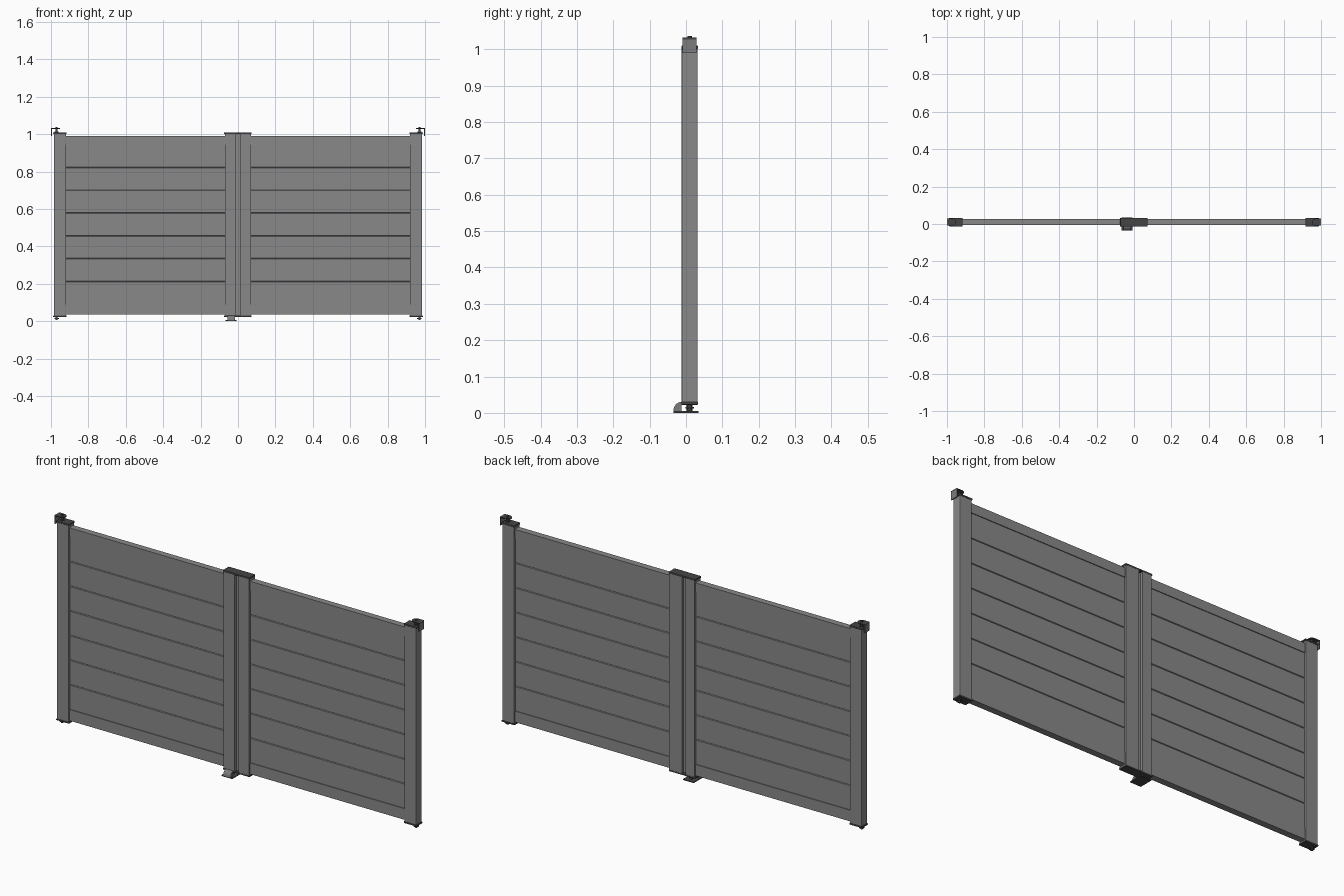
import bpy, bmesh, math
from mathutils import Vector

if "Cube" in bpy.data.objects:
    bpy.data.objects.remove(bpy.data.objects["Cube"])


def material(name, value):
    mat = bpy.data.materials.new(name)
    mat.use_nodes = True
    colour = (value, value, value, 1)
    mat.diffuse_color = colour
    mat.node_tree.nodes["Principled BSDF"].inputs["Base Color"].default_value = colour
    return mat


GREY = material("slate grey", 0.25)
DARK = material("charcoal", 0.06)
STEEL = material("steel grey", 0.2)
MID = 0.01          # depth centre of the gate
AXES = {"x": (1, 2, 0), "z": (0, 1, 2)}


def finish(name, bm, mat, bevel=0.0):
    bmesh.ops.recalc_face_normals(bm, faces=bm.faces)
    mesh = bpy.data.meshes.new(name)
    bm.to_mesh(mesh)
    bm.free()
    mesh.materials.append(mat)
    obj = bpy.data.objects.new(name, mesh)
    bpy.context.collection.objects.link(obj)
    if bevel:
        mod = obj.modifiers.new("soft edges", "BEVEL")
        mod.width = bevel
        mod.segments = 2
    return obj


def prism(name, outline, axis, start, end, mat, bevel=0.0):
    """Extrude a flat outline along the x or z axis."""
    bm = bmesh.new()
    verts = []
    for a, b in outline:
        co = Vector()
        i, j, k = AXES[axis]
        co[i], co[j], co[k] = a, b, start
        verts.append(bm.verts.new(co))
    face = bm.faces.new(verts)
    top = bmesh.ops.extrude_face_region(bm, geom=[face])["geom"]
    shift = Vector()
    shift[AXES[axis][2]] = end - start
    bmesh.ops.translate(bm, vec=shift, verts=[g for g in top if isinstance(g, bmesh.types.BMVert)])
    return finish(name, bm, mat, bevel)


def box(name, x, y, z, mat, bevel=0.0):
    outline = [(x[0], y[0]), (x[1], y[0]), (x[1], y[1]), (x[0], y[1])]
    return prism(name, outline, "z", z[0], z[1], mat, bevel)


def disc(name, x, y, radius, z, mat):
    outline = [(x + radius * math.cos(t * math.tau / 16), y + radius * math.sin(t * math.tau / 16))
               for t in range(16)]
    obj = prism(name, outline, "z", z[0], z[1], mat)
    obj.data.shade_smooth()
    obj.data.set_sharp_from_angle(angle=math.radians(40))
    return obj


def span(side, a, b):
    return sorted((side * a, side * b))


# Leaf cross-section: proud rails at both ends, boards with grooves between
RAIL, BOARD, GROOVE = 0.016, 0.012, 0.008
LOW, HIGH, COUNT = 0.09, 0.944, 7
half = [(RAIL, 0.035), (RAIL, LOW), (BOARD, LOW)]
for n in range(1, COUNT):
    z = LOW + (HIGH - LOW) * n / COUNT
    half += [(BOARD, z - 0.0025), (GROOVE, z), (BOARD, z + 0.0025)]
half += [(BOARD, HIGH), (RAIL, HIGH), (RAIL, 0.99)]
section = [(MID + d, z) for d, z in half] + [(MID - d, z) for d, z in reversed(half)]

FRONT, BACK = -0.012, 0.032
for side, label in ((1, "left"), (-1, "right")):
    prism(label + "_slatted_leaf", section, "x", *span(side, 0.065, 0.925), GREY)

    # Outer post with end caps
    box(label + "_post", span(side, 0.92, 0.985), (FRONT, BACK), (0.028, 1.003), GREY, 0.003)
    for end, z in (("top", (1.001, 1.01)), ("bottom", (0.022, 0.03))):
        box(f"{label}_post_{end}_cap", span(side, 0.917, 0.988),
            (FRONT - 0.001, BACK + 0.001), z, DARK, 0.002)

    # Upper hinge: wall bracket with a rounded tongue over the pin
    px = side * 0.97
    tongue = [(side * 1.0, MID - 0.019), (side * 1.0, MID + 0.019)]
    tongue += [(px - side * 0.019 * math.sin(t * math.pi / 8),
                MID + 0.019 * math.cos(t * math.pi / 8)) for t in range(9)]
    prism(label + "_hinge_tongue", tongue, "z", 1.027, 1.032, DARK)
    box(label + "_hinge_wall_plate", span(side, 0.995, 1.0), (MID - 0.019, MID + 0.019),
        (0.99, 1.032), STEEL)
    disc(label + "_hinge_pin", px, MID, 0.006, (1.0, 1.037), DARK)
    disc(label + "_hinge_collar", px, MID, 0.011, (1.01, 1.014), DARK)

    # Lower pivot
    disc(label + "_pivot_pin", px, MID, 0.006, (0.006, 0.025), DARK)
    disc(label + "_pivot_washer", px, MID, 0.012, (0.012, 0.016), DARK)

# Meeting stiles with an overlapping joint, one channel on each face
DEPTH = 0.014
stile = [(-0.07, FRONT), (-0.01, FRONT), (-0.01, FRONT + DEPTH), (0.012, FRONT + DEPTH),
         (0.012, FRONT), (0.07, FRONT), (0.07, BACK), (0.0, BACK), (0.0, BACK - DEPTH),
         (-0.02, BACK - DEPTH), (-0.02, BACK), (-0.07, BACK)]
prism("meeting_stiles", stile, "z", 0.028, 1.003, GREY)
for end, z in (("top", (1.001, 1.01)), ("bottom", (0.022, 0.03))):
    box(f"stile_{end}_cap", (-0.074, 0.072), (FRONT - 0.001, BACK + 0.001), z, DARK, 0.002)

# Ground stop: base plate, rounded buffer and short bolt
SX = -0.037
box("ground_stop_plate", (SX - 0.03, SX + 0.03), (-0.035, 0.035), (0, 0.005), DARK, 0.001)
buffer = [(-0.013, 0.004)] + [(-0.013 - 0.022 * math.sin(t * math.pi / 16),
                               0.004 + 0.026 * math.cos(t * math.pi / 16)) for t in range(9)]
prism("ground_stop_buffer", buffer, "x", SX - 0.02, SX + 0.02, STEEL)
disc("ground_stop_bolt", SX, MID, 0.008, (0.004, 0.024), DARK)
